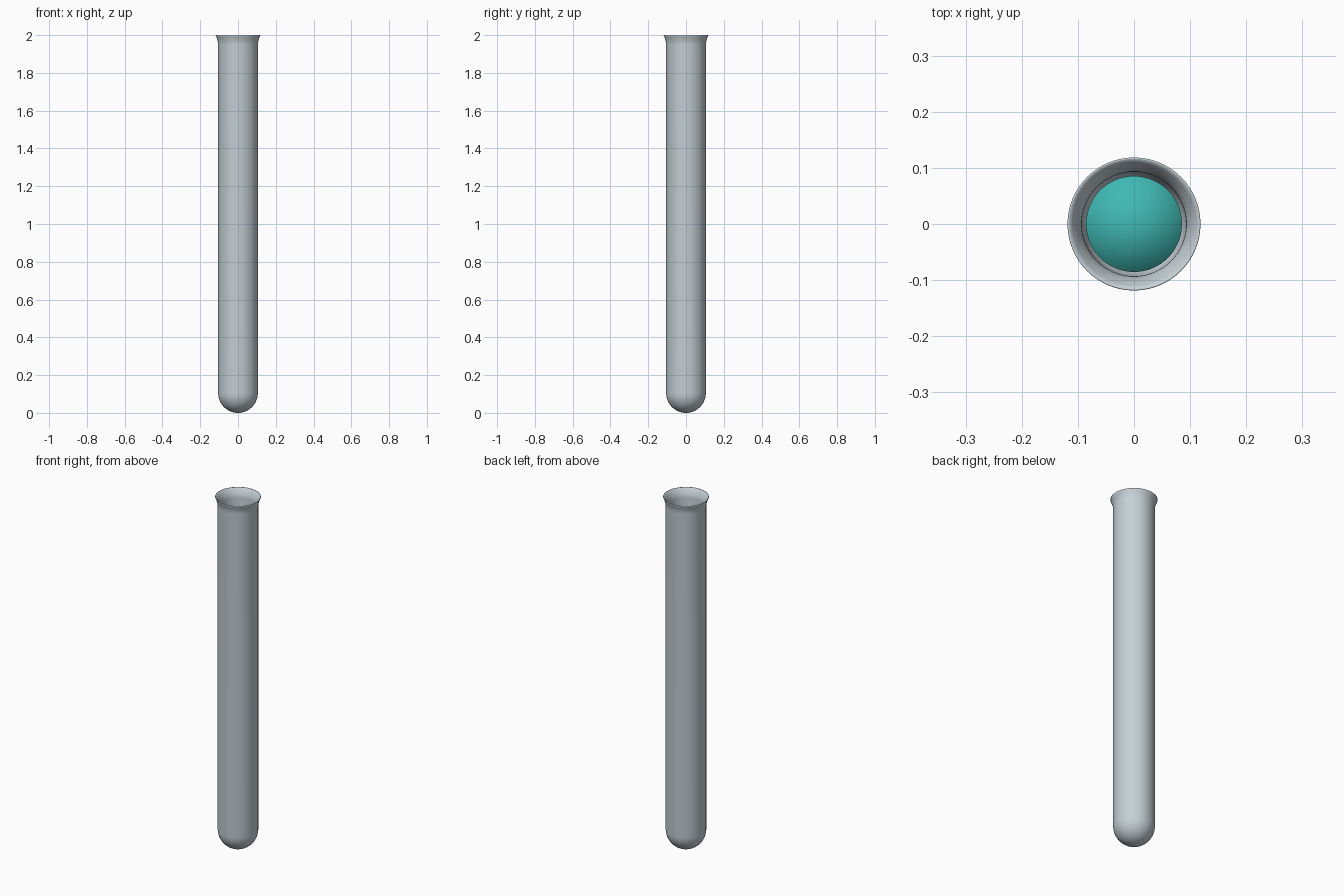
import bpy, bmesh, math

if "Cube" in bpy.data.objects:
    bpy.data.objects.remove(bpy.data.objects["Cube"])

SEGMENTS = 64


def material(name, color):
    m = bpy.data.materials.new(name)
    m.diffuse_color = (*color, 1.0)
    m.use_nodes = True
    m.node_tree.nodes["Principled BSDF"].inputs["Base Color"].default_value = m.diffuse_color
    return m


def bowl(radius, centre_z, steps=14):
    """Hemisphere profile from the lowest point up to the side wall."""
    return [(radius * math.sin(a), centre_z - radius * math.cos(a))
            for a in (math.pi / 2 * i / steps for i in range(steps + 1))]


def flare(radius, grow, z0, z1, steps=6):
    """Profile that opens outward toward the mouth."""
    return [(radius + grow * (i / steps) ** 1.7, z0 + (z1 - z0) * i / steps)
            for i in range(steps + 1)]


def lathe(name, profile, mat):
    bm = bmesh.new()
    verts = [bm.verts.new((r, 0, z)) for r, z in profile]
    edges = [bm.edges.new(pair) for pair in zip(verts, verts[1:])]
    bmesh.ops.spin(bm, geom=verts + edges, cent=(0, 0, 0), axis=(0, 0, 1),
                   angle=math.tau, steps=SEGMENTS, use_duplicate=False)
    bmesh.ops.remove_doubles(bm, verts=bm.verts, dist=0.0001)
    bmesh.ops.recalc_face_normals(bm, faces=bm.faces)
    for f in bm.faces:
        f.smooth = True
    mesh = bpy.data.meshes.new(name)
    bm.to_mesh(mesh)
    bm.free()
    mesh.materials.append(mat)
    obj = bpy.data.objects.new(name, mesh)
    bpy.context.collection.objects.link(obj)
    return obj


glass = material("pale grey glass", (0.56, 0.63, 0.67))
teal = material("teal liquid", (0.05, 0.48, 0.45))

# Glass tube: outer wall up to the flared lip, then back down the inside
outer = bowl(0.105, 0.105) + flare(0.105, 0.0135, 1.95, 2.0)
inner = bowl(0.093, 0.105) + flare(0.093, 0.0225, 1.95, 2.0)
lathe("glass_tube", outer + inner[::-1], glass)

# Liquid: round-bottomed column with a level top
lathe("liquid", bowl(0.0855, 0.105) + [(0.0855, 0.9), (0.0, 0.9)], teal)
